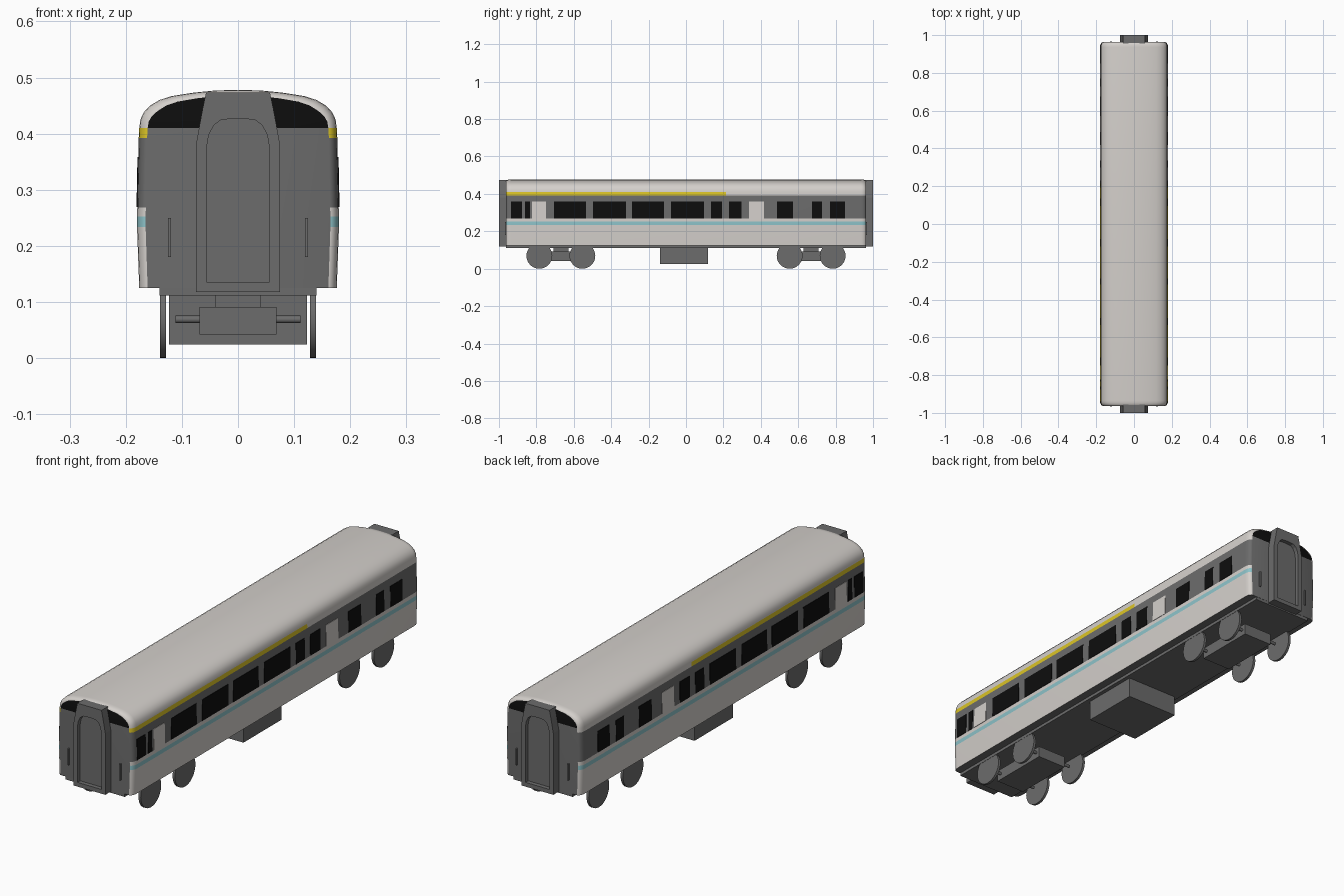
import bpy, bmesh, math
from mathutils import Matrix

if "Cube" in bpy.data.objects:
    bpy.data.objects.remove(bpy.data.objects["Cube"])


def material(name, rgb):
    m = bpy.data.materials.new(name)
    m.diffuse_color = (*rgb, 1)
    m.use_nodes = True
    m.node_tree.nodes["Principled BSDF"].inputs["Base Color"].default_value = m.diffuse_color
    return m


WHITE = material("warm_white", (0.66, 0.63, 0.60))
GREY = material("dark_grey", (0.15, 0.15, 0.15))
BLACK = material("black", (0.004, 0.004, 0.004))
TEAL = material("teal", (0.27, 0.55, 0.59))
YELLOW = material("yellow", (0.72, 0.56, 0.02))


def finish(bm, name, mats, smooth=False):
    bmesh.ops.recalc_face_normals(bm, faces=bm.faces)
    me = bpy.data.meshes.new(name)
    bm.to_mesh(me)
    bm.free()
    for m in mats:
        me.materials.append(m)
    if smooth:
        me.shade_smooth()
        me.set_sharp_from_angle(angle=math.radians(35))
    ob = bpy.data.objects.new(name, me)
    bpy.context.collection.objects.link(ob)
    return ob


def box(name, x0, x1, y0, y1, z0, z1, mat):
    bm = bmesh.new()
    bmesh.ops.create_cube(bm, size=1)
    for v in bm.verts:
        v.co = ((x0 + x1) / 2 + v.co.x * (x1 - x0),
                (y0 + y1) / 2 + v.co.y * (y1 - y0),
                (z0 + z1) / 2 + v.co.z * (z1 - z0))
    return finish(bm, name, [mat])


def cylinder(name, r, length, x, y, z, mat, n=32):
    # cylinder lying along x
    bm = bmesh.new()
    bmesh.ops.create_cone(bm, cap_ends=True, segments=n, radius1=r, radius2=r, depth=length,
                          matrix=Matrix.Translation((x, y, z)) @ Matrix.Rotation(math.pi / 2, 4, 'Y'))
    return finish(bm, name, [mat], True)


# Body shell: half cross-section lofted along y, with rounded ends
half = [(0.176, 0.125), (0.180, 0.234), (0.180, 0.252), (0.1795, 0.268), (0.177, 0.392),
        (0.176, 0.410), (0.174, 0.425), (0.168, 0.438), (0.157, 0.450), (0.140, 0.460),
        (0.118, 0.467), (0.080, 0.473), (0.040, 0.477), (0, 0.478)]
section = half + [(-x, z) for x, z in half[-2::-1]]
ends = [(0.963, 1.0), (0.961, 0.65), (0.955, 0.32), (0.947, 0.09), (0.936, 0)]
stations = [(-y, d) for y, d in ends] + [(0.214, 0)] + ends[::-1]

bm = bmesh.new()
rings = []
for y, d in stations:
    ring = []
    for x, z in section:
        drop = 0.010 * d * min(1, max(0, (z - 0.41) / 0.04))
        ring.append(bm.verts.new((x * (1 - 0.085 * d), y, z - drop)))
    rings.append(ring)
n = len(section)
for i in range(len(rings) - 1):
    a, b = rings[i], rings[i + 1]
    for j in range(n):
        k = (j + 1) % n
        f = bm.faces.new((a[j], a[k], b[k], b[j]))
        c = f.calc_center_median()
        if j == n - 1:
            f.material_index = 1                      # floor
        elif 0.234 < c.z < 0.252:
            f.material_index = 3                      # waist stripe
        elif 0.268 < c.z < 0.392:
            f.material_index = 1                      # window band
        elif 0.392 < c.z < 0.41 and c.y < 0.214:
            f.material_index = 4                      # cornice stripe
for ring in (rings[0], rings[-1]):
    bm.faces.new(ring[:6] + ring[-6:]).material_index = 1   # end wall
    bm.faces.new(ring[5:-5]).material_index = 2             # end crown
finish(bm, "body_shell", [WHITE, GREY, BLACK, TEAL, YELLOW], True)


# Windows and door panels: thin plates that follow the wall slope, on both sides
def wall_plate(name, y0, y1, mat, z0=0.269, z1=0.358):
    for s, side in ((1, "right"), (-1, "left")):
        bm = bmesh.new()
        bmesh.ops.create_cube(bm, size=1)
        for v in bm.verts:
            z = z1 if v.co.z > 0 else z0
            wall = 0.1795 - (z - 0.268) * 0.0025 / 0.124
            v.co = (s * (wall + (0.0015 if v.co.x > 0 else -0.003)),
                    y1 if v.co.y > 0 else y0, z)
        finish(bm, f"{name}_{side}", [mat])


windows = [(-0.936, -0.877), (-0.861, -0.835), (-0.706, -0.535), (-0.497, -0.321),
           (-0.289, -0.118), (-0.080, 0.096), (0.134, 0.193), (0.230, 0.298),
           (0.487, 0.572), (0.674, 0.727), (0.770, 0.850)]
for i, (y0, y1) in enumerate(windows):
    wall_plate(f"window_{i + 1}", y0, y1, BLACK)
for i, (y0, y1) in enumerate([(-0.824, -0.749), (0.337, 0.417)]):
    wall_plate(f"door_panel_{i + 1}", y0, y1, WHITE)

# Underframe and equipment box
box("underframe", -0.140, 0.140, -0.962, 0.962, 0.112, 0.128, GREY)
box("equipment_box", -0.123, 0.123, -0.139, 0.118, 0.024, 0.120, GREY)

# Gangways: tapered frame with a recessed arched door, plus end handrails
outer = [(0.075, 0.118), (0.075, 0.380), (0.068, 0.418), (0.0625, 0.447), (0.057, 0.473), (0, 0.473)]
inner = [(0.056, 0.136), (0.056, 0.375), (0.052, 0.398), (0.043, 0.415), (0.030, 0.425), (0, 0.427)]


def mirrored(pts):
    return pts + [(-x, z) for x, z in pts[-2::-1]]


for s, end in ((-1, "front"), (1, "rear")):
    bm = bmesh.new()
    loops = [[bm.verts.new((x, s * y, z)) for x, z in mirrored(pts)]
             for pts, y in ((outer, 0.955), (outer, 1.0), (inner, 1.0), (inner, 0.982))]
    for a, b in zip(loops, loops[1:]):
        for j in range(len(a)):
            k = (j + 1) % len(a)
            bm.faces.new((a[j], a[k], b[k], b[j]))
    bm.faces.new(loops[0])
    bm.faces.new(loops[-1])
    finish(bm, f"gangway_{end}", [GREY])
    for x in (-0.122, 0.122):
        y0, y1 = sorted((s * 0.960, s * 0.969))
        box(f"handrail_{end}", x - 0.003, x + 0.003, y0, y1, 0.18, 0.25, GREY)

# Bogies: frame, bolster, axles and wheels
for s, end in ((-1, "front"), (1, "rear")):
    cy = s * 0.669
    box(f"bogie_frame_{end}", -0.069, 0.069, cy - 0.135, cy + 0.135, 0.042, 0.091, GREY)
    box(f"bogie_bolster_{end}", -0.040, 0.040, cy - 0.040, cy + 0.040, 0.088, 0.114, GREY)
    for dy in (-0.115, 0.115):
        cylinder(f"axle_{end}", 0.0065, 0.222, 0, cy + dy, 0.069, GREY, 16)
        for x in (-0.1335, 0.1335):
            cylinder(f"wheel_{end}", 0.069, 0.011, x, cy + dy, 0.069, GREY)
